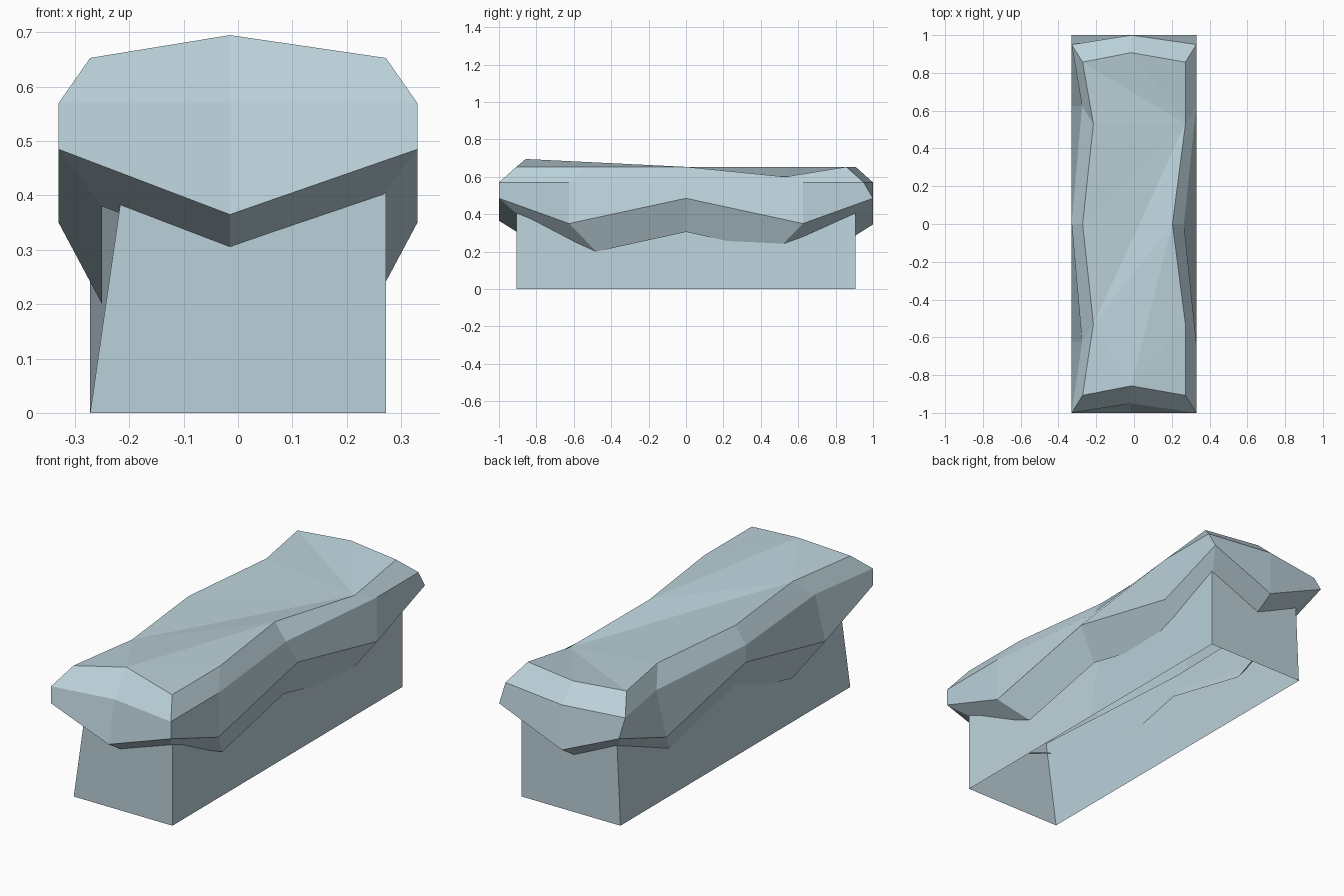
import bpy

if "Cube" in bpy.data.objects:
    bpy.data.objects.remove(bpy.data.objects["Cube"])

mat = bpy.data.materials.new("pale blue grey")
mat.diffuse_color = (0.50, 0.64, 0.70, 1)
mat.use_nodes = True
mat.node_tree.nodes["Principled BSDF"].inputs["Base Color"].default_value = mat.diffuse_color


def make(name, verts, faces):
    mesh = bpy.data.meshes.new(name)
    mesh.from_pydata(verts, [], faces)
    mesh.materials.append(mat)
    mesh.update()
    obj = bpy.data.objects.new(name, mesh)
    bpy.context.collection.objects.link(obj)
    return obj


def ring(hx, hy, side_y, bow, zs, end_bow=0.05):
    """Twelve points, anticlockwise from the front left corner; bow moves
    the sides to the right and left and the ends backwards."""
    b, e, c = bow, end_bow, -0.015 
    xy = [(-hx, -hy), (c, -hy + e), (hx, -hy), (hx, -side_y), (hx - b * 1.2, 0),
          (hx, side_y), (hx, hy - e), (c, hy), (-hx, hy - e),
          (-hx + b, side_y), (-hx, 0), (-hx + b, -side_y)]
    return [(x, y, z) for (x, y), z in zip(xy, zs)]


def bridge(n, start):
    return [(start + i, start + (i + 1) % n, start + n + (i + 1) % n, start + n + i)
            for i in range(n)]


# cap: drooping underside, lower rim, chamfer rim and uneven top
c, h, l = 0.38, 0.305, 0.20
under = ring(0.25, 0.88, 0.48, 0, [c, 0.29, c, l, h, l, c, 0.27, c, l, h, l], 0)
c, l = 0.485, 0.35
lower = ring(0.33, 1.0, 0.625, 0, [c, 0.365, c, l, c, l, c, 0.345, c, l, c, l], 0)
rim = ring(0.33, 1.0, 0.625, 0.055, [0.57] * 12)
t = 0.653
top = ring(0.272, 0.907, 0.53, 0.057, [t, 0.695, t, t, t, 0.60, t, t, t, t, t, t])
top_faces = [(0, 1, 11), (1, 2, 3), (1, 3, 4), (1, 4, 11), (4, 5, 11), (5, 10, 11),
             (5, 9, 10), (5, 6, 7), (5, 7, 8), (5, 8, 9)]
make("cap", under + lower + rim + top,
     bridge(12, 0) + bridge(12, 12) + bridge(12, 24)
     + [tuple(i + 36 for i in f) for f in top_faces])

# base: open block with slightly leaning walls
plan = [(-0.272, -0.905), (0.272, -0.905), (0.272, 0), (0.272, 0.905),
        (-0.272, 0.905), (-0.272, 0)]
lean = [0.062, 0, -0.062, 0, 0.02, 0]
make("base", [(x, y, 0) for x, y in plan]
     + [(x + d, y, 0.43) for (x, y), d in zip(plan, lean)], bridge(6, 0))
